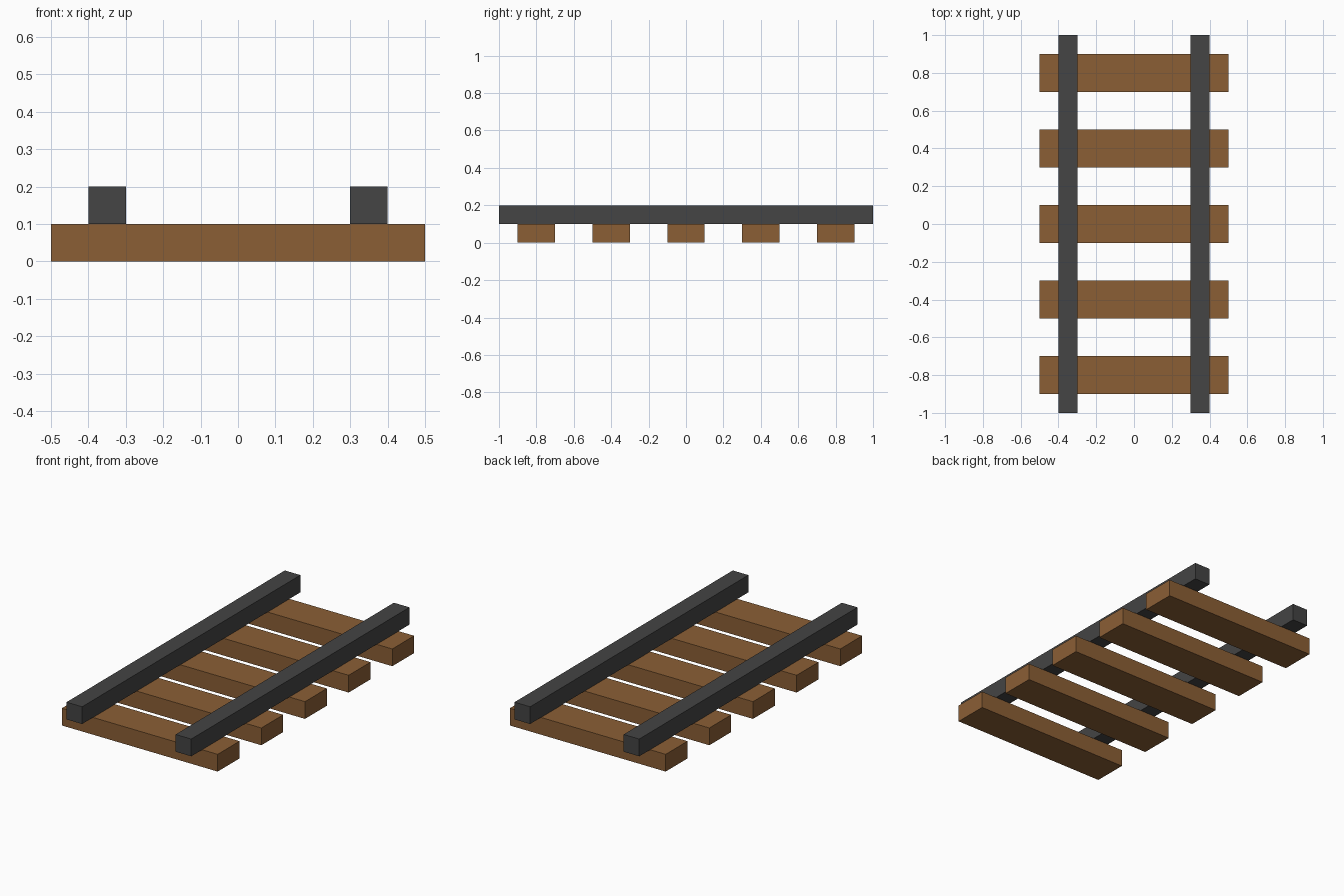
import bpy
import bmesh
from mathutils import Matrix, Vector

if "Cube" in bpy.data.objects:
    bpy.data.objects.remove(bpy.data.objects["Cube"])


def material(name, color):
    m = bpy.data.materials.new(name)
    m.diffuse_color = (*color, 1.0)
    m.use_nodes = True
    m.node_tree.nodes["Principled BSDF"].inputs["Base Color"].default_value = m.diffuse_color
    return m


wood = material("brown wood", (0.258, 0.114, 0.036))
steel = material("dark steel", (0.058, 0.058, 0.058))


def box(name, center, size, mat):
    mesh = bpy.data.meshes.new(name)
    bm = bmesh.new()
    bmesh.ops.create_cube(bm, size=1.0, matrix=Matrix.Translation(Vector(center)) @ Matrix.Diagonal((*size, 1.0)))
    bm.to_mesh(mesh)
    bm.free()
    mesh.materials.append(mat)
    obj = bpy.data.objects.new(name, mesh)
    bpy.context.collection.objects.link(obj)
    return obj


# Wooden cross ties
for i in range(5):
    box(f"cross_tie_{i + 1}", (0, -0.8 + 0.4 * i, 0.05), (1.0, 0.2, 0.1), wood)

# Two long rails resting on the ties
for side, x in (("left", -0.35), ("right", 0.35)):
    box(f"{side}_rail", (x, 0, 0.15), (0.1, 2.0, 0.1), steel)
